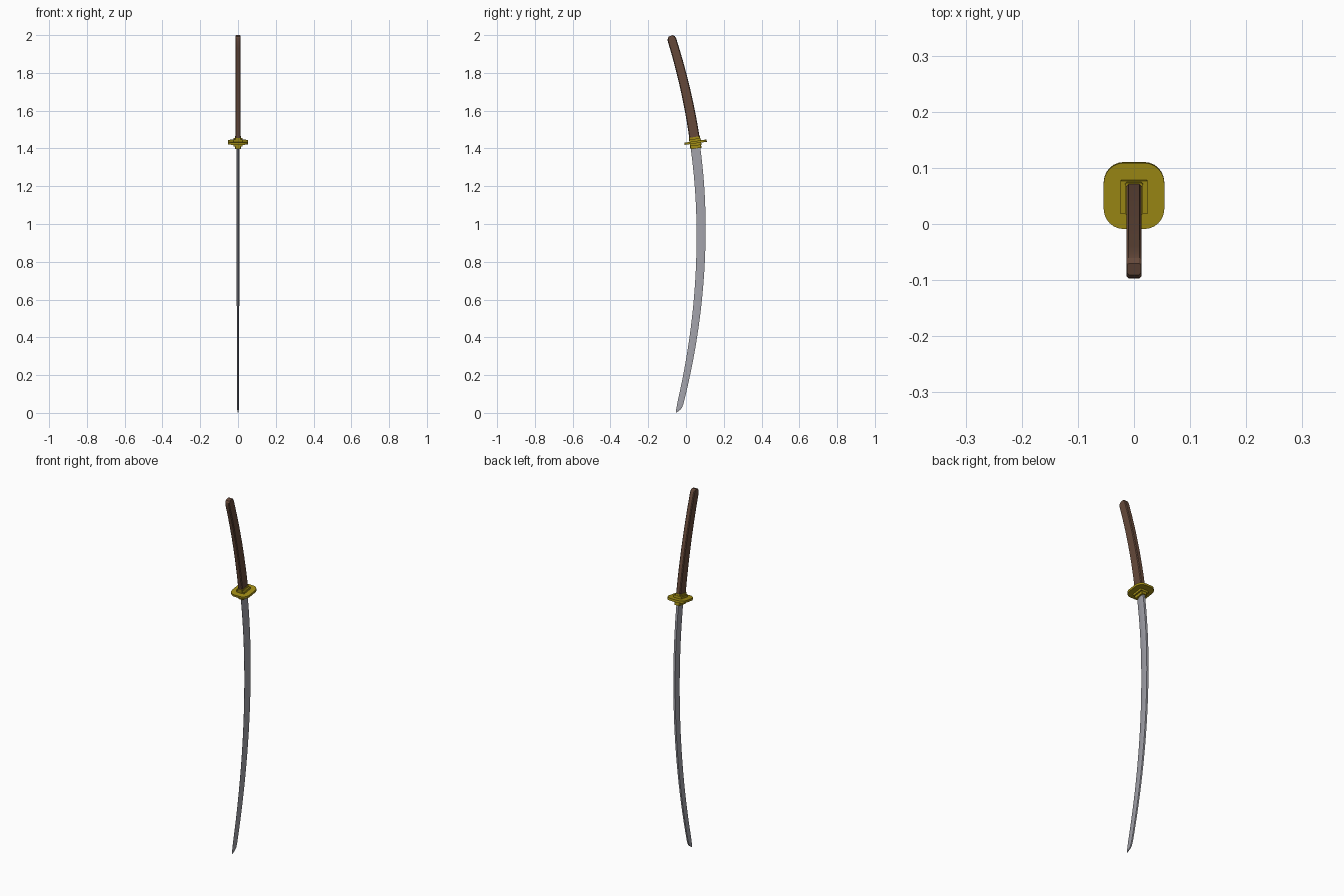
import bpy, bmesh, math
from mathutils import Vector

if "Cube" in bpy.data.objects:
    bpy.data.objects.remove(bpy.data.objects["Cube"])


def material(name, rgb):
    m = bpy.data.materials.new(name)
    m.diffuse_color = (*rgb, 1)
    m.use_nodes = True
    m.node_tree.nodes["Principled BSDF"].inputs["Base Color"].default_value = m.diffuse_color
    return m


STEEL = material("steel grey", (0.36, 0.36, 0.40))
GOLD = material("old gold", (0.36, 0.27, 0.008))
BROWN = material("dark brown", (0.13, 0.066, 0.042))


# Curved spine of the whole sword: position, and unit normal towards the edge
def frame(z):
    r = 3.2 if z > 0.98 else 3.7
    t = z - 0.98
    n = Vector((0, -1, -t / r)).normalized()
    return Vector((0, 0.104 - t * t / (2 * r), z)), n


def loft(name, mat, stations):
    """stations: (z, [(x, distance from spine)...]) sections joined in order."""
    bm = bmesh.new()
    rings = []
    for z, sec in stations:
        p, n = frame(z)
        rings.append([bm.verts.new(p + n * d + Vector((x, 0, 0))) for x, d in sec])
    k = len(rings[0])
    for a, b in zip(rings, rings[1:]):
        for i in range(k):
            j = (i + 1) % k
            bm.faces.new((a[i], a[j], b[j], b[i]))
    bm.faces.new(rings[0])
    bm.faces.new(rings[-1])
    bmesh.ops.recalc_face_normals(bm, faces=bm.faces)
    me = bpy.data.meshes.new(name)
    bm.to_mesh(me)
    bm.free()
    me.materials.append(mat)
    ob = bpy.data.objects.new(name, me)
    bpy.context.collection.objects.link(ob)
    bpy.ops.object.select_all(action='DESELECT')
    ob.select_set(True)
    bpy.context.view_layer.objects.active = ob
    bpy.ops.object.shade_smooth_by_angle(angle=math.radians(25))
    return ob


def rounded(hx, d0, d1, rad, steps=1):
    """Rounded rectangle section, half width hx, from d0 to d1."""
    c, hd = (d0 + d1) / 2, (d1 - d0) / 2
    pts = []
    for q, (sx, sd) in enumerate(((1, 1), (-1, 1), (-1, -1), (1, -1))):
        for s in range(steps + 1):
            a = math.pi / 2 * (q + s / steps)
            pts.append((sx * (hx - rad) + rad * math.cos(a),
                        c + sd * (hd - rad) + rad * math.sin(a)))
    return pts


# Blade section: flat spine, ridge, thin cutting edge
def blade_section(d0, w, t):
    ridge = d0 + (w - d0) * 0.42
    return [(t * 0.75, d0), (t, ridge), (0.0004, w), (-0.0004, w), (-t, ridge), (-t * 0.75, d0)]


blade = []
for i in range(25):
    f = i / 24
    blade.append((1.43 - f * 1.38, blade_section(0, 0.051 - 0.018 * f ** 1.6, 0.0085 - 0.003 * f)))
for z, d0, w, t in ((0.025, 0.003, 0.031, 0.005), (0.012, 0.010, 0.030, 0.004),
                    (0.003, 0.018, 0.0285, 0.0025), (-0.007, 0.0265, 0.0272, 0.0006)):
    blade.append((z, blade_section(d0, w, t)))
loft("blade", STEEL, blade)

# Handle: bevelled bar following the curve, with a rounded end
handle = []
for i in range(15):
    f = i / 14
    handle.append((1.44 + f * 0.543, rounded(0.0135, -0.004 + 0.003 * f, 0.051 - 0.005 * f, 0.004)))
handle.append((1.996, rounded(0.0135, 0.003, 0.041, 0.004)))
handle.append((2.003, rounded(0.0125, 0.011, 0.033, 0.004)))
loft("handle", BROWN, handle)

# Guard plate with spacers and collar
guard = rounded(0.054, -0.0385, 0.0805, 0.036, 6)
loft("guard", GOLD, [(1.430, guard), (1.442, guard)])
spacer = rounded(0.024, -0.008, 0.052, 0.001)
loft("spacers", GOLD, [(1.418, spacer), (1.454, spacer)])
collar = rounded(0.016, -0.006, 0.053, 0.003)
loft("collar", GOLD, [(1.403, collar), (1.464, collar)])
